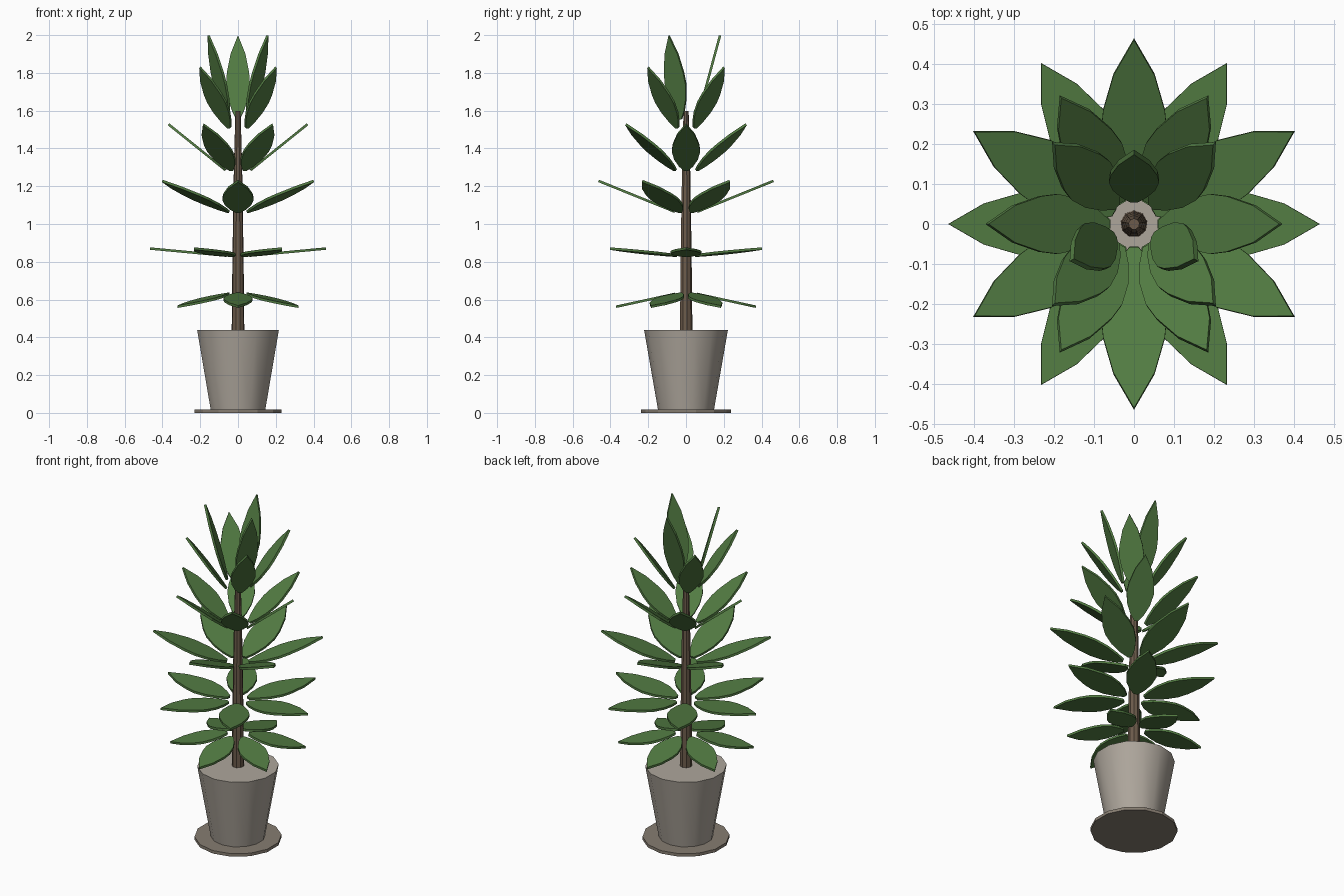
import bpy, bmesh
from math import radians, cos, sin, pi, atan2, hypot
from mathutils import Matrix

if "Cube" in bpy.data.objects:
    bpy.data.objects.remove(bpy.data.objects["Cube"])


def material(name, rgb):
    m = bpy.data.materials.new(name)
    m.diffuse_color = (*rgb, 1)
    m.use_nodes = True
    m.node_tree.nodes["Principled BSDF"].inputs["Base Color"].default_value = m.diffuse_color
    return m


LEAF = material("leaf_green", (0.085, 0.20, 0.055))
BARK = material("bark_brown", (0.15, 0.105, 0.07))
CLAY = material("pot_clay", (0.42, 0.38, 0.33))
DISH = material("saucer_clay", (0.24, 0.205, 0.165))


def link(name, mesh, mat):
    ob = bpy.data.objects.new(name, mesh)
    if not mesh.materials:
        mesh.materials.append(mat)
    bpy.context.collection.objects.link(ob)
    return ob


def lathe(name, rings, sides, mat, smooth=False):
    """Closed tapered solid from (radius, z) rings."""
    bm = bmesh.new()
    loops = [[bm.verts.new((r * sin(2 * pi * i / sides), r * cos(2 * pi * i / sides), z))
              for i in range(sides)] for r, z in rings]
    for a, b in zip(loops, loops[1:]):
        for i in range(sides):
            j = (i + 1) % sides
            f = bm.faces.new((a[i], a[j], b[j], b[i]))
            f.smooth = smooth
    bm.faces.new(loops[0])
    bm.faces.new(loops[-1])
    bmesh.ops.recalc_face_normals(bm, faces=bm.faces)
    for e in bm.edges:
        e.smooth = e.calc_face_angle() < radians(35)
    me = bpy.data.meshes.new(name)
    bm.to_mesh(me)
    bm.free()
    return link(name, me, mat)


# Half outline of a leaf: fraction of length, fraction of half width
OUTLINE = [(0.0, 0.14), (0.1, 0.5), (0.25, 0.84), (0.42, 1.0), (0.56, 0.93), (0.78, 0.62)]


def leaf_mesh(name, length, half_width, thick=0.013):
    """Flat pointed leaf along +x with a little thickness."""
    pts = [(t * length, -w * half_width) for t, w in OUTLINE]
    pts += [(length, 0)] + [(x, -y) for x, y in reversed(pts)]
    bm = bmesh.new()
    face = bm.faces.new([bm.verts.new((x, y, -thick / 2)) for x, y in pts])
    ext = bmesh.ops.extrude_face_region(bm, geom=[face])
    bmesh.ops.translate(bm, vec=(0, 0, thick),
                        verts=[v for v in ext["geom"] if isinstance(v, bmesh.types.BMVert)])
    bmesh.ops.recalc_face_normals(bm, faces=bm.faces)
    me = bpy.data.meshes.new(name)
    bm.to_mesh(me)
    bm.free()
    return me


# Saucer, pot and trunk
lathe("saucer", [(0.237, 0), (0.237, 0.018)], 14, DISH)
lathe("pot", [(0.148, 0.015), (0.222, 0.44)], 14, CLAY, smooth=True)
lathe("trunk", [(0.034, 0.43), (0.031, 0.73), (0.027, 1.02), (0.022, 1.31), (0.014, 1.598)], 9, BARK)

# Leaf whorls: count, first angle, base radius, base z, tip radius, tip z, half width
WHORLS = [
    (6, 30, 0.058, 0.63, 0.37, 0.562, 0.077),
    (6, 0, 0.06, 0.832, 0.465, 0.87, 0.083),
    (6, 30, 0.06, 1.065, 0.463, 1.228, 0.083),
    (6, 0, 0.066, 1.285, 0.368, 1.528, 0.075),
    (4, 45, 0.065, 1.51, 0.285, 1.83, 0.068),
    (3, 90, 0.06, 1.555, 0.18, 1.998, 0.063),
]
for n, (count, start, r0, z0, r1, z1, hw) in enumerate(WHORLS, 1):
    tilt = atan2(z1 - z0, r1 - r0)
    me = leaf_mesh(f"leaf_tier_{n}", hypot(r1 - r0, z1 - z0), hw)
    for k in range(count):
        ob = link(f"leaf_{n}_{k + 1}", me, LEAF)
        ob.matrix_world = (Matrix.Rotation(radians(start + 360 * k / count), 4, 'Z')
                           @ Matrix.Translation((r0, 0, z0))
                           @ Matrix.Rotation(-tilt, 4, 'Y'))
